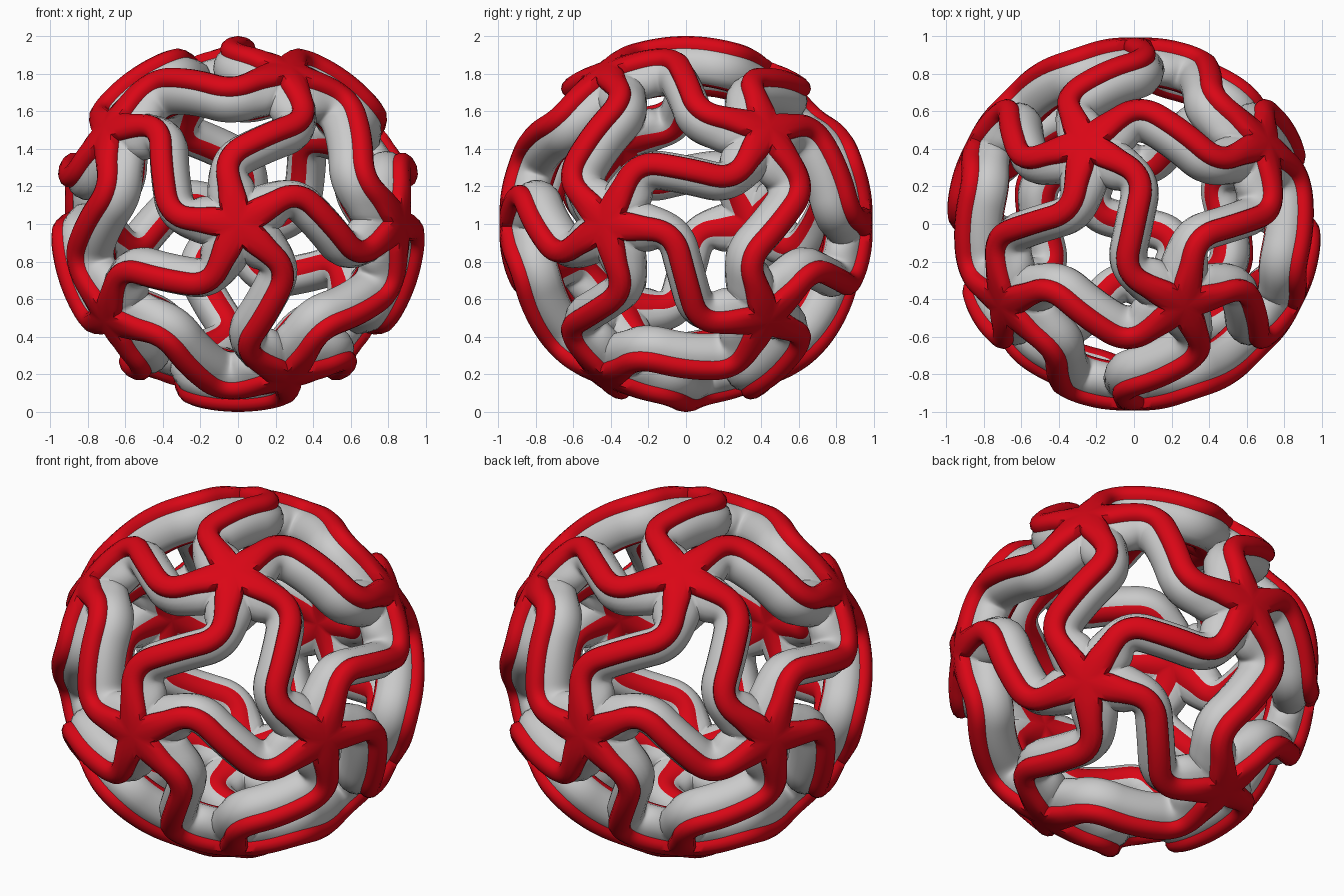
import bpy, bmesh
from math import sin, cos, tan, asin, exp, radians, pi
from mathutils import Vector

if "Cube" in bpy.data.objects:
    bpy.data.objects.remove(bpy.data.objects["Cube"])

# Icosahedron nodes with one node facing the front
nodes = [Vector((0, -1, 0)), Vector((0, 1, 0))]
for k in range(5):
    a = radians(72 * k)
    v = Vector((0.8944 * cos(a), -0.4472, 0.8944 * sin(a))).normalized()
    nodes += [v, -v]
edges = [(a, b) for i, a in enumerate(nodes) for b in nodes[i + 1:]
         if 0.3 < a.dot(b) < 0.6]

STEPS = 44
FLARE = 0.27          # arms widen where they meet
MITRE = tan(pi / 5)   # five arms share each node


def s_path(a, b):
    """S-shaped path on the unit sphere: dense points with arc lengths."""
    e = (b - a * a.dot(b)).normalized()
    n = a.cross(e)

    def at(t, o):
        t, o = radians(t), radians(o)
        return (a * cos(t) + e * sin(t)) * cos(o) + n * sin(o)
    c1, c2 = at(20, 11), at(43.435, -11)
    f1, f2 = 0.32, 0.24
    pts = [a.lerp(c1, i / 20 * (1 - f1)) for i in range(20)]

    def corner(p, c, q):
        return [p.lerp(c, i / 16).lerp(c.lerp(q, i / 16), i / 16) for i in range(17)]
    pts += corner(c1.lerp(a, f1), c1, c1.lerp(c2, f2))
    pts += corner(c2.lerp(c1, f2), c2, c2.lerp(b, f1))
    pts += [c2.lerp(b, f1 + (1 - f1) * i / 20) for i in range(1, 21)]
    pts = [p.normalized() for p in pts]
    lens = [0.0]
    for p, q in zip(pts, pts[1:]):
        lens.append(lens[-1] + 2 * asin((q - p).length / 2))
    return pts, lens


def sample(path, s):
    """Position and sideways direction at arc length s."""
    pts, lens = path

    def pos(x):
        x = min(max(x, 0), lens[-1])
        i = 0
        while i < len(lens) - 2 and lens[i + 1] < x:
            i += 1
        return pts[i].lerp(pts[i + 1], (x - lens[i]) / (lens[i + 1] - lens[i])).normalized()
    p = pos(s)
    side = p.cross(pos(s + 0.02) - pos(s - 0.02)).normalized()
    return p, side


paths = [s_path(a, b) for a, b in edges]


def sweep(name, profiles, mat=None):
    """Sweep (half width, radius) profiles along every arm, mitred at the nodes."""
    bm = bmesh.new()
    for path in paths:
        total = path[1][-1]
        for prof in profiles:
            cols = []
            for u, r in prof:
                start = asin(abs(u) * (1 + FLARE) / MITRE)
                col = []
                for i in range(STEPS + 1):
                    g = i / STEPS
                    near = exp(-(g / 0.1) ** 2) + exp(-((1 - g) / 0.1) ** 2)
                    p, side = sample(path, start + g * (total - 2 * start))
                    d = (p + side * u * (1 + FLARE * near)).normalized()
                    # the outer rib flattens into a star at each node
                    rr = r + (0.99 - r) * 0.7 * near if r > 0.97 else r
                    col.append(bm.verts.new(d * rr + Vector((0, 0, 1))))
                cols.append(col)
            for c, d in zip(cols, cols[1:]):
                for i in range(STEPS):
                    bm.faces.new((c[i], c[i + 1], d[i + 1], d[i]))
    bmesh.ops.remove_doubles(bm, verts=bm.verts, dist=0.001)
    me = bpy.data.meshes.new(name)
    bm.to_mesh(me)
    bm.free()
    ob = bpy.data.objects.new(name, me)
    bpy.context.collection.objects.link(ob)
    if mat:
        me.materials.append(mat)
    bpy.ops.object.select_all(action='DESELECT')
    ob.select_set(True)
    bpy.context.view_layer.objects.active = ob
    bpy.ops.object.shade_smooth_by_angle(angle=radians(50))
    return ob


def mirrored(half):
    return [(-u, r) for u, r in half]


red = bpy.data.materials.new("red")
red.diffuse_color = (0.7, 0.002, 0.008, 1)
red.use_nodes = True
red.node_tree.nodes["Principled BSDF"].inputs["Base Color"].default_value = red.diffuse_color

# Right halves of the cross-section, from outside to inside
cap = [(0.03, 0.995), (0.052, 0.98), (0.063, 0.957), (0.062, 0.935)]
wall = [(0.062, 0.935), (0.085, 0.92), (0.108, 0.89), (0.12, 0.85),
        (0.117, 0.805), (0.095, 0.768), (0.058, 0.754)]
inner = [(0.058, 0.754), (0.035, 0.742)]

# Red rib on the outside
sweep("outer_rib", [mirrored(cap)[::-1] + [(0, 1.0)] + cap], red)
# Grey rounded body of the arms
sweep("arm_body", [wall, mirrored(wall)[::-1]])
# Red strip on the inside
sweep("inner_rib", [inner + [(0, 0.738)] + mirrored(inner)[::-1]], red)
